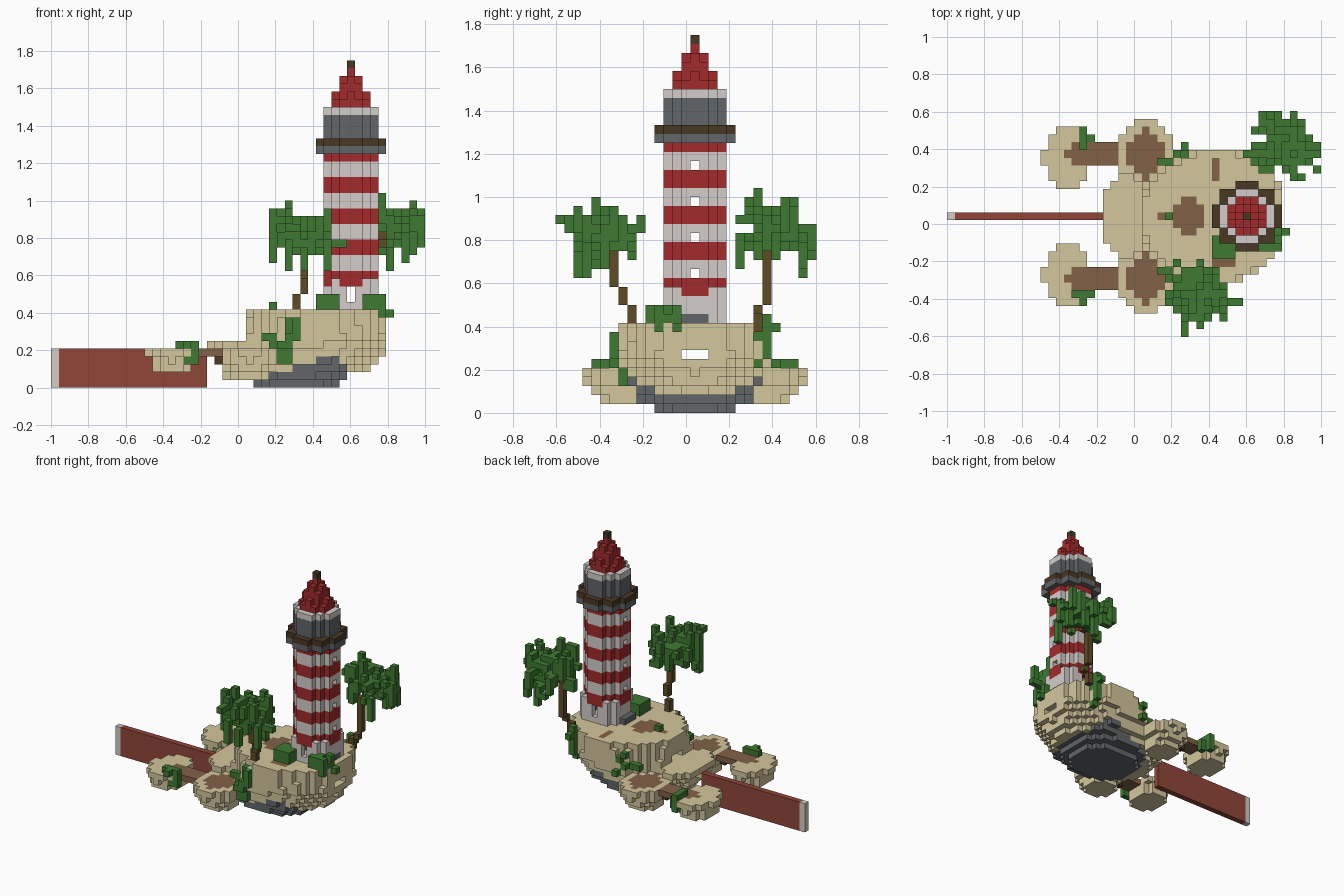
import bpy, random
from math import cos, sin

if "Cube" in bpy.data.objects:
    bpy.data.objects.remove(bpy.data.objects["Cube"])

random.seed(4)
V = 1 / 24            # block size
TX, MID = 38, 15      # tower column, mirror row
cells = {}            # (i, j, k) -> (part, colour)

COLOURS = {
    "sand": (212, 199, 157), "stone": (98, 102, 105), "white": (212, 206, 202),
    "red": (163, 43, 44), "rust_panel": (144, 70, 56), "earth": (130, 98, 72),
    "dark_wood": (74, 56, 36), "trunk_brown": (94, 76, 38), "leaf_green": (62, 122, 50),
}


def linear(c):
    c /= 255
    return c / 12.92 if c <= 0.04045 else ((c + 0.055) / 1.055) ** 2.4


def make_material(name, rgb):
    mat = bpy.data.materials.new(name)
    colour = [linear(c) for c in rgb] + [1]
    mat.use_nodes = True
    mat.diffuse_color = colour
    bsdf = mat.node_tree.nodes["Principled BSDF"]
    bsdf.inputs["Base Color"].default_value = colour
    bsdf.inputs["Roughness"].default_value = 0.9
    return mat


MATS = {n: make_material(n, c) for n, c in COLOURS.items()}


def oval(cx, cy, rx, ry, p=2.0):
    """Block columns inside a rounded outline."""
    return [(i, j) for i in range(48) for j in range(29)
            if abs((i - cx) / rx) ** p + abs((j - cy) / ry) ** p <= 1]


def layer(part, colour, k, columns):
    for i, j in columns:
        cells[i, j, k] = (part, colour)


def box(part, colour, xs, ys, zs):
    for k in range(*zs):
        layer(part, colour, k, [(i, j) for i in range(*xs) for j in range(*ys)])


def ring(limit, inner=-1):
    """Round tower plan, optionally hollow."""
    return [(TX + a, MID + b) for a in range(-4, 5) for b in range(-4, 5)
            if inner < a * a + b * b <= limit]


def line(part, colour, start, end):
    n = max(1, max(abs(b - a) for a, b in zip(start, end)))
    for s in range(n + 1):
        pos = tuple(round(a + (b - a) * s / n) for a, b in zip(start, end))
        cells.setdefault(pos, (part, colour))


def bush(part, i, j, k, r, density=0.75, flat=1.0):
    """Loose clump of leaves filling only free blocks."""
    reach = range(-int(r), int(r) + 1)
    for a in reach:
        for b in reach:
            for c in reach:
                if a * a + b * b + (c / flat) ** 2 <= r * r and random.random() < density:
                    cells.setdefault((i + a, j + b, k + c), (part, "leaf_green"))


# Island: layers widening upward, then the hill stepping back on its left end
for k, shape in enumerate([(29.5, MID, 7.5, 5), (31, MID, 9.2, 6.3), (31, MID, 10.3, 7.2),
                           (31, MID, 11, 7.8), (31, MID, 11.6, 8.2)], 1):
    layer("island", "sand", k, oval(*shape, 2.2))
for k, p in ((6, 2.4), (7, 2.2), (8, 2.0), (9, 1.7)):
    columns = oval(33.5, MID, 9.2, 8.4, p)
    columns += [c for c in oval(33.5, MID, 9.2, 8.4, 2.1) if c[0] > 33]
    layer("island", "sand", k, columns)

# Rock foot under the island
layer("rock_foot", "stone", 0, oval(31, MID, 5.6, 4.7, 2.3))
layer("rock_foot", "stone", 1, oval(31.3, MID, 6.6, 6.3, 2.3))
layer("rock_foot", "stone", 2, oval(33.5, MID, 5.0, 6.8, 2.3))
layer("rock_foot", "stone", 3, oval(34.5, MID, 2.9, 7.7, 2.3))

# Mirrored side terraces, islets and bridges
for side in (-1, 1):
    ty, iy = MID + 8 * side, MID + 7.5 * side
    for k in range(5, 10):
        for i, j in oval(25, ty, 3.4, 3.6):
            cells.pop((i, j, k), None)
    for k, grow in ((1, 0.6), (2, 0.78), (3, 0.92), (4, 1)):
        layer("island", "sand", k, oval(25, ty, 3.8 * grow, 4.5 * grow))
        if k > 1:
            layer("islets", "sand", k, oval(15, iy, 3.3 * grow, 4 * grow, 1.7))
    layer("island", "earth", 4, oval(25, ty, 2.6, 3.05))
    box("bridges", "earth", (16, 22), (ty - 1, ty + 2), (4, 5))
    layer("islets", "earth", 4, oval(16.5, ty, 1.6, 2.1))
    box("bridges", "dark_wood", (21, 22), (ty, ty + 1), (3, 4))

# Hilltop earth patches and the low passage through the hill
layer("island", "earth", 9, oval(30.5, MID, 2.2, 2.5))
box("island", "earth", (27, 29), (MID, MID + 1), (9, 10))
box("island", "earth", (34, 35), (20, 23), (9, 10))
box("island", "earth", (34, 37), (9, 11), (9, 10))
for i in range(48):
    for j in range(MID - 1, MID + 2):
        cells.pop((i, j, 6), None)

# Long thin panel with a pale end
box("panel", "rust_panel", (1, 20), (MID, MID + 1), (0, 5))
box("panel", "white", (0, 1), (MID, MID + 1), (0, 5))

# Tower wall: banded hollow shaft
for k in range(10, 30):
    banded = k >= 14 and (k - 13) // 2 % 2 == 0
    for i, j in ring(10, 5):
        low_band = k == 13 and min(abs(i - TX), abs(j - MID)) <= 1
        colour = "red" if banded or k == 14 or low_band else "white"
        if k == 10 and abs(j - MID) <= 2:
            colour = "stone"
        cells[i, j, k] = ("tower", colour)
for a in (-3, 3):
    for k in range(15, 28, 4):
        del cells[TX + a, MID, k]      # window openings
    for k in (11, 12):
        del cells[TX, MID + a, k]      # doorway
    for b in (-2, 2):                  # foot buttresses
        for i, j in ((TX + b, MID + a), (TX + a, MID + b)):
            if (i, j) != (TX - 3, MID - 2):
                box("tower", "white", (i, i + 1), (j, j + 1), (10, 14))
box("doorstep", "stone", (TX - 4, TX - 3), (MID - 1, MID + 2), (10, 11))

# Gallery, lantern room and stepped roof
layer("gallery", "stone", 30, ring(18))
layer("gallery", "dark_wood", 31, ring(18, 10))
layer("gallery", "stone", 31, ring(10))
for k in (32, 33, 34):
    layer("lantern_room", "stone", k, ring(10))
layer("lantern_room", "white", 35, ring(10))
for k, limit in ((36, 5), (37, 4), (38, 2), (39, 1), (40, 0)):
    layer("roof", "red", k, ring(limit))
layer("roof_finial", "dark_wood", 41, ring(0))


# Palms: bent trunk, loose heart, fronds reaching out and drooping
def palm(side, stem, tips):
    for start, end in zip(stem, stem[1:]):
        line(side + "_palm_trunk", "trunk_brown", start, end)
    crown = side + "_palm_crown"
    x, y, z = top = stem[-1]
    bush(crown, x, y, z, 3.2, 0.45, 0.8)
    for n in range(26):
        turn = n * 2.4
        reach = random.uniform(2.6, 4.4)
        end = (x + round(reach * cos(turn)), y + round(reach * sin(turn)),
               z + random.randint(-2, 3))
        line(crown, "leaf_green", top, end)
        line(crown, "leaf_green", end, (end[0], end[1], max(15, end[2] - random.randint(0, 3))))
    for tip in tips:
        line(crown, "leaf_green", top, tip)


palm("front", [(31, 8, 9), (31, 8, 11), (32, 7, 12), (32, 6, 15), (32, 5, 19)],
     [(30, 0, 21), (37, 4, 18), (30, 4, 23), (28, 5, 17)])
palm("back", [(40, 22, 9), (41, 22, 11), (41, 23, 12), (41, 23, 17), (43, 24, 20)],
     [(47, 21, 22), (41, 28, 17), (42, 22, 24), (38, 23, 21)])

# Bushes on the hill and islets
for i, j, k, r in ((35, 11, 10, 1.8), (41, 12, 10, 1.8), (42, 13, 9, 1.0),
                   (28, 22, 6, 1.0), (28, 8, 6, 1.0), (28, 15, 10, 0.5), (39, 23, 9, 1.0),
                   (17, 25, 4, 1.5), (17, 5, 4, 1.5)):
    bush("bushes", i, j, k, r, 0.8)


# Creepers hanging on the island sides
def creeper(i, k, side):
    rows = [j for j in range(29) if (i, j, k) in cells and cells[i, j, k][0] == "island"]
    if rows:
        j = max(rows) + 1 if side > 0 else min(rows) - 1
        cells.setdefault((i, j, k), ("creepers", "leaf_green"))


for k in range(3, 9):
    for i in (28 + k // 3, 29 + k // 3):
        creeper(i, k, -1)
    if k > 4:
        creeper(39, k, 1)
        creeper(29 + k % 2, k, 1)

# Turn blocks into one mesh per part, keeping only open faces
FACES = []
for axis in range(3):
    for sign in (0, 1):
        u, v = (axis + 1) % 3, (axis + 2) % 3
        quad = []
        for a, b in ((0, 0), (1, 0), (1, 1), (0, 1)):
            corner = [0, 0, 0]
            corner[axis], corner[u], corner[v] = sign, a, b
            quad.append(tuple(corner))
        step = [0, 0, 0]
        step[axis] = 2 * sign - 1
        FACES.append((step, quad if sign else quad[::-1]))

for part in sorted({c[0] for c in cells.values()}):
    own = {pos: c[1] for pos, c in cells.items() if c[0] == part}
    palette = sorted(set(own.values()))
    verts, faces, slots = {}, [], []
    for pos, colour in own.items():
        for step, quad in FACES:
            if tuple(p + s for p, s in zip(pos, step)) in cells:
                continue
            corners = [tuple(p + q for p, q in zip(pos, c)) for c in quad]
            faces.append([verts.setdefault(c, len(verts)) for c in corners])
            slots.append(palette.index(colour))
    mesh = bpy.data.meshes.new(part)
    mesh.from_pydata([(i * V - 1, (j - 14.5) * V, k * V) for i, j, k in verts], [], faces)
    for name in palette:
        mesh.materials.append(MATS[name])
    mesh.polygons.foreach_set("material_index", slots)
    mesh.update()
    bpy.context.collection.objects.link(bpy.data.objects.new(part, mesh))
